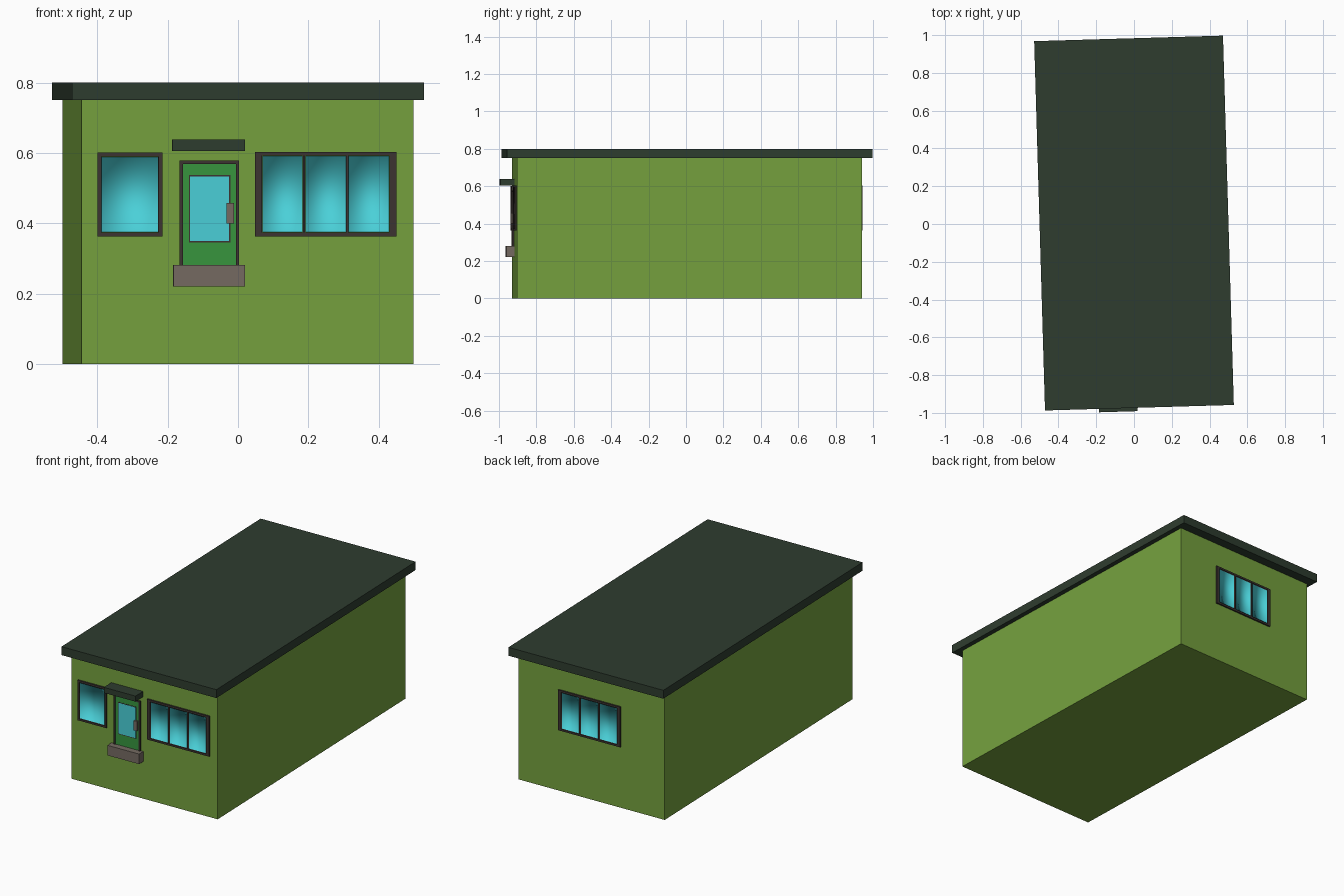
import bpy
from math import radians
from mathutils import Matrix

cube = bpy.data.objects.get("Cube")
if cube:
    bpy.data.objects.remove(cube)


def material(name, rgb):
    linear = [(c / 255 / 12.92) if c < 11 else ((c / 255 + 0.055) / 1.055) ** 2.4 for c in rgb]
    m = bpy.data.materials.new(name)
    m.use_nodes = True
    m.diffuse_color = (*linear, 1)
    m.node_tree.nodes["Principled BSDF"].inputs["Base Color"].default_value = (*linear, 1)
    return m


wall_green = material("wall green", (117, 161, 62))
roof_green = material("dark roof green", (46, 60, 47))
frame_brown = material("dark frame brown", (60, 52, 49))
door_green = material("door green", (55, 149, 62))
stone = material("warm grey", (117, 106, 98))
glass = material("cyan glass", (74, 208, 216))

# The whole building stands slightly turned on its plot
PLOT = Matrix.Translation((0, 0.005, 0)) @ Matrix.Rotation(radians(1.68), 4, "Z")
BACK = Matrix.Rotation(radians(180), 4, "Z")
FRONT = Matrix.Identity(4)
W, L = 0.4725, 0.923   # half width and half length of the walls


def add_mesh(name, verts, faces, mats, side):
    me = bpy.data.meshes.new(name)
    me.from_pydata(verts, [], faces)
    me.transform(PLOT @ side)
    for m in mats:
        me.materials.append(m)
    ob = bpy.data.objects.new(name, me)
    bpy.context.collection.objects.link(ob)
    return ob


def box(name, xs, ys, zs, mat, side=FRONT):
    verts = [(x, y, z) for x in xs for y in ys for z in zs]
    faces = [(0, 1, 3, 2), (4, 6, 7, 5), (0, 4, 5, 1), (2, 3, 7, 6), (0, 2, 6, 4), (1, 5, 7, 3)]
    return add_mesh(name, verts, faces, [mat], side)


def plate(name, x0, x1, z0, z1, out, mat, side=FRONT):
    """Box standing proud of the end wall by the given amount."""
    return box(name, (x0, x1), (-L - out, -L + 0.005), (z0, z1), mat, side)


def frame(name, x0, x1, z0, z1, bx, bz, out, side=FRONT):
    plate(name + "_left_bar", x0, x0 + bx, z0, z1, out, frame_brown, side)
    plate(name + "_right_bar", x1 - bx, x1, z0, z1, out, frame_brown, side)
    plate(name + "_sill", x0 + bx, x1 - bx, z0, z0 + bz, out, frame_brown, side)
    plate(name + "_head", x0 + bx, x1 - bx, z1 - bz, z1, out, frame_brown, side)


def pane(name, x0, x1, z0, z1, out, side):
    """Recessed pane whose soft edges blend into the reveal."""
    ring = [(x0, z0), (x1, z0), (x1, z1), (x0, z1)]
    verts = [(x, -L - 0.002, z) for x, z in ring] + [(x, -L - out, z) for x, z in ring]
    faces = [(0, 1, 2, 3)]
    for k in range(4):
        n = (k + 1) % 4
        faces.append((n, k, k + 4, n + 4))
    ob = add_mesh(name, verts, faces, [glass, frame_brown], side)
    for p in ob.data.polygons:
        p.use_smooth = True
        p.material_index = min(p.index, 1)


def window(name, x0, x1, z0, z1, bx, panes, side=FRONT):
    out, bz, mullion = 0.009, 0.011, 0.006
    frame(name, x0, x1, z0, z1, bx, bz, out, side)
    step = (x1 - x0 - 2 * bx + mullion) / panes
    for i in range(panes):
        a = x0 + bx + i * step
        b = a + step - mullion
        pane(f"{name}_pane_{i + 1}", a + 0.001, b - 0.001, z0 + bz + 0.001, z1 - bz - 0.001, out, side)
        if i < panes - 1:
            plate(f"{name}_mullion_{i + 1}", b, b + mullion, z0 + bz, z1 - bz, out - 0.001, frame_brown, side)


# Shell
box("walls", (-W, W), (-L, L), (0, 0.755), wall_green)
box("roof", (-0.5, 0.5), (-0.978, 0.978), (0.75, 0.8), roof_green)

# Windows
window("small_front_window", -0.427, -0.242, 0.363, 0.601, 0.011, 1)
window("wide_front_window", 0.021, 0.423, 0.363, 0.603, 0.02, 3)
window("back_window", -0.211, 0.191, 0.363, 0.603, 0.02, 3, BACK)

# Door with glazed upper half
frame("door_frame", -0.193, -0.024, 0.25, 0.578, 0.009, 0.009, 0.009)
plate("door", -0.184, -0.033, 0.25, 0.569, 0.004, door_green)
plate("door_glass_border", -0.167, -0.049, 0.346, 0.537, 0.005, frame_brown)
plate("door_glass", -0.163, -0.053, 0.350, 0.533, 0.006, glass)
plate("door_handle", -0.060, -0.039, 0.40, 0.457, 0.016, stone)

# Doorstep and canopy
plate("doorstep", -0.212, -0.008, 0.221, 0.281, 0.041, stone)
plate("door_canopy", -0.215, -0.010, 0.605, 0.638, 0.073, roof_green)
